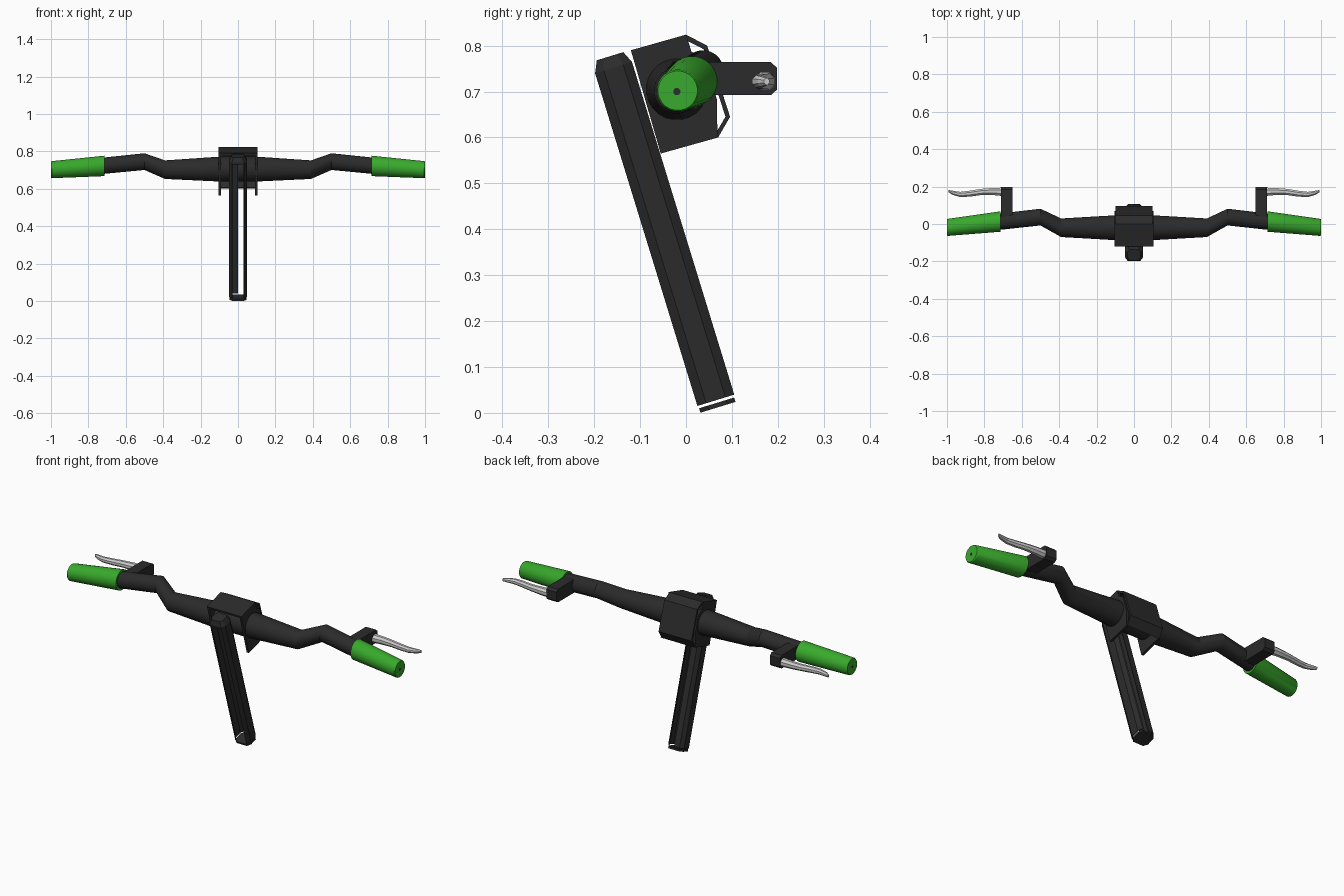
import bpy, bmesh, math
from mathutils import Vector

if "Cube" in bpy.data.objects:
    bpy.data.objects.remove(bpy.data.objects["Cube"])


def material(name, rgb):
    m = bpy.data.materials.new(name)
    m.diffuse_color = (*rgb, 1)
    m.use_nodes = True
    m.node_tree.nodes["Principled BSDF"].inputs["Base Color"].default_value = m.diffuse_color
    return m


BLACK = material("matte black", (0.024, 0.024, 0.024))
GREEN = material("grip green", (0.04, 0.40, 0.025))
METAL = material("lever metal", (0.60, 0.60, 0.60))


def finish(name, bm, mat, smooth=False):
    bmesh.ops.recalc_face_normals(bm, faces=bm.faces)
    me = bpy.data.meshes.new(name)
    bm.to_mesh(me)
    bm.free()
    ob = bpy.data.objects.new(name, me)
    bpy.context.collection.objects.link(ob)
    me.materials.append(mat)
    if smooth:
        bpy.ops.object.select_all(action='DESELECT')
        ob.select_set(True)
        bpy.context.view_layer.objects.active = ob
        bpy.ops.object.shade_smooth_by_angle(angle=math.radians(25))
    return ob


def skin(name, rings, mat, closed=True, caps=True, smooth=False):
    """Join a row of equal rings with quads."""
    bm = bmesh.new()
    vs = [[bm.verts.new(p) for p in r] for r in rings]
    n = len(vs[0])
    for a, b in zip(vs, vs[1:]):
        for i in range(n if closed else n - 1):
            j = (i + 1) % n
            bm.faces.new((a[i], a[j], b[j], b[i]))
    if caps:
        bm.faces.new(vs[0])
        bm.faces.new(vs[-1])
    return finish(name, bm, mat, smooth)


def tube(name, sections, mat, sides=24, smooth=True):
    """Sections along x: (x, y, z, radius y, radius z)."""
    rings = []
    for x, y, z, ry, rz in sections:
        rings.append([(x, y + ry * math.cos(a), z + rz * math.sin(a))
                      for a in (2 * math.pi * (i + .5) / sides for i in range(sides))])
    return skin(name, rings, mat, smooth=smooth)


def prism(name, profile, x0, x1, mat):
    """Extrude a y-z outline along x."""
    return skin(name, [[(x, y, z) for y, z in profile] for x in (x0, x1)], mat)


# Handlebar, mirrored section list
half = [(.1, -.02, .705, .067), (.39, -.02, .702, .05),
        (.5, .037, .745, .045), (.73, .011, .722, .044)]
bar = [(-x, y, z, r, r) for x, y, z, r in reversed(half)] + \
      [(x, y, z, r, r) for x, y, z, r in half]
tube("handlebar", bar, BLACK)

# Grips, brake brackets and levers on both sides
bracket = [(.02, .692), (.185, .692), (.198, .704), (.198, .752), (.185, .764), (.02, .764)]
lever = [(.705, .172, .024, .023), (.76, .174, .020, .021), (.82, .171, .018, .018),
         (.88, .162, .017, .017), (.93, .158, .015, .015), (.97, .167, .012, .012),
         (.992, .176, .006, .008)]
for s, side in ((-1, "left"), (1, "right")):
    tube("grip_" + side, [(s * .715, .013, .722, .055, .055),
                          (s * .995, -.018, .702, .046, .046),
                          (s * 1.0, -.018, .702, .043, .043)], GREEN)
    tube("grip_end_hole_" + side, [(s * .99, -.02, .70, .008, .008),
                                   (s * 1.0005, -.02, .70, .008, .008)], BLACK, 12)
    prism("brake_bracket_" + side, bracket, s * .65, s * .712, BLACK)
    tube("brake_lever_" + side, [(s * x, y, .722, ry, rz) for x, y, ry, rz in lever],
         METAL, 8, False)

# Clamp: wrapped band over top and back, plus side plates
band = [(-.12, .79), (0, .824), (.046, .80), (.096, .645), (.07, .60),
        (.063, .606), (.086, .645), (.039, .792), (-.002, .813), (-.117, .779)]
prism("clamp_band", band, -.1, .1, BLACK)
plate = [(-.12, .79), (0, .824), (.012, .787), (.042, .77), (.068, .68),
         (.068, .63), (.07, .60), (-.055, .565)]
for s, side in ((-1, "left"), (1, "right")):
    prism("clamp_plate_" + side, plate, s * .092, s * .105, BLACK)

# Leaning stem post
ORIGIN = Vector((0, .065, .0275))
AXIS = Vector((0, -.294, .956))
PERP = Vector((0, .956, .294))
LENGTH = .758


def post_ring(pts, s, k=1):
    return [ORIGIN + AXIS * s + PERP * (v * k) + Vector((x * k, 0, 0)) for x, v in pts]


right_wall = [(.033, -.042), (.048, -.022), (.048, .022), (.033, .042)]
left_wall = [(-x, v) for x, v in right_wall]
octagon = right_wall + left_wall[::-1]

# Open channel: hollow front, half-covered back
for name, pts in (("post_right_wall", right_wall),
                  ("post_left_wall", left_wall + [(0, .042)])):
    inner = [(x * .92, v * .92) for x, v in reversed(pts)]
    if pts[-1][0] == 0:
        inner[0] = (0, .0386)
    skin(name, [post_ring(pts + inner, s) for s in (0, LENGTH)], BLACK)

# Post caps
skin("post_top_cap", [post_ring(octagon, LENGTH - .01), post_ring(octagon, LENGTH),
                      post_ring(octagon, LENGTH + .026, .72)], BLACK)
skin("post_bottom_cap", [post_ring(octagon, -.016, .95),
                         post_ring(octagon, -.006, .95)], BLACK)
